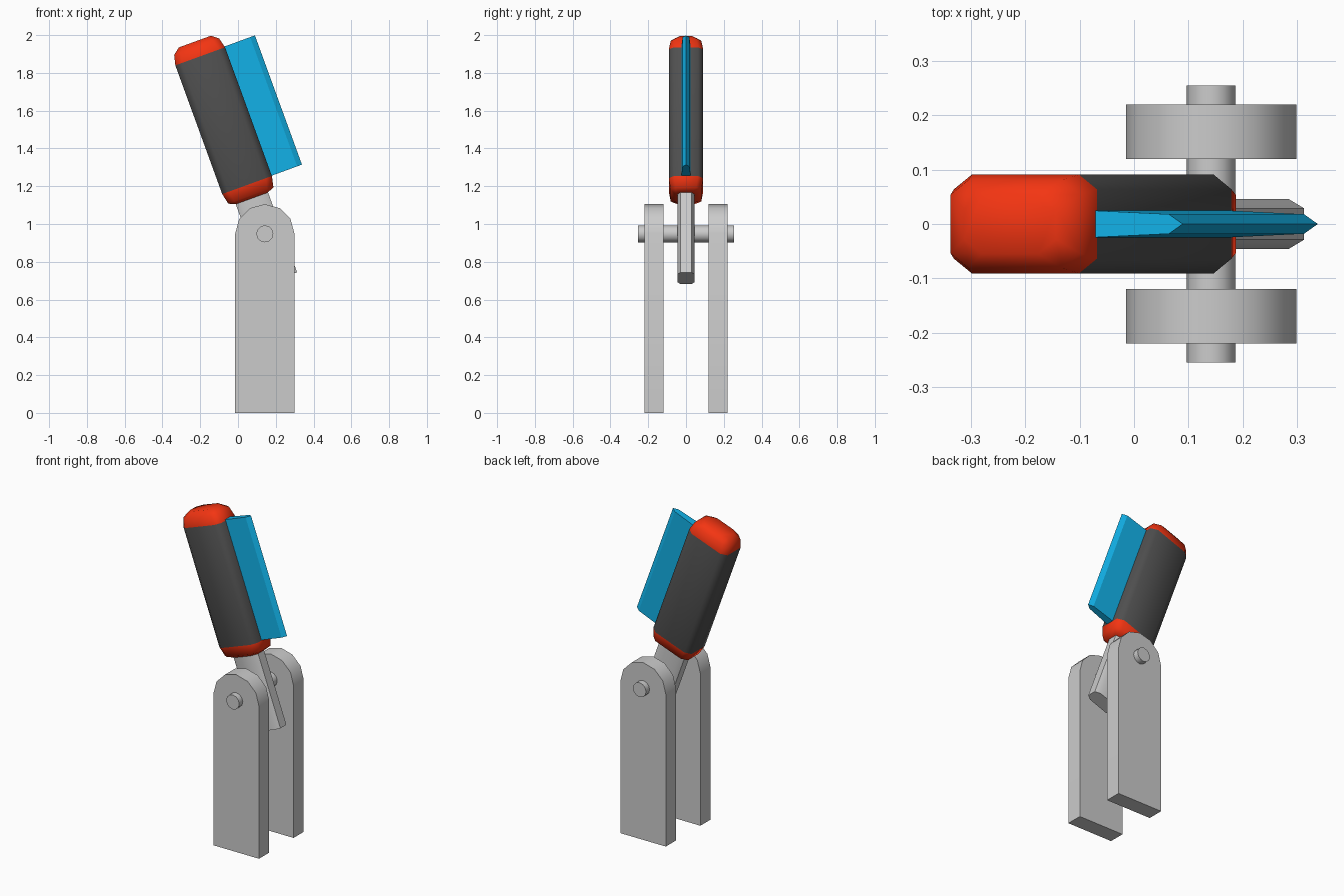
import bpy, bmesh, math
from mathutils import Matrix

if "Cube" in bpy.data.objects:
    bpy.data.objects.remove(bpy.data.objects["Cube"])

PX, PZ = 0.142, 0.948            # hinge position
TILT = Matrix.Translation((PX, 0, PZ)) @ Matrix.Rotation(math.radians(-20), 4, 'Y')


def material(name, rgb):
    m = bpy.data.materials.new(name)
    m.diffuse_color = (*rgb, 1)
    m.use_nodes = True
    m.node_tree.nodes["Principled BSDF"].inputs["Base Color"].default_value = m.diffuse_color
    return m


def loft(name, rings, matrix, mats=(), bands=None, angle=None):
    """Skin equal-length rings of points and cap both ends."""
    bm = bmesh.new()
    rows = [[bm.verts.new(p) for p in r] for r in rings]
    n = len(rows[0])
    bm.faces.new(rows[0])
    bm.faces.new(rows[-1])
    bm.faces.ensure_lookup_table()
    if bands:
        bm.faces[0].material_index = bands[0]
        bm.faces[1].material_index = bands[-1]
    for k, (a, b) in enumerate(zip(rows, rows[1:])):
        for i in range(n):
            f = bm.faces.new((a[i], a[(i + 1) % n], b[(i + 1) % n], b[i]))
            f.material_index = bands[k] if bands else 0
    bmesh.ops.recalc_face_normals(bm, faces=bm.faces)
    me = bpy.data.meshes.new(name)
    bm.to_mesh(me)
    bm.free()
    ob = bpy.data.objects.new(name, me)
    bpy.context.collection.objects.link(ob)
    ob.matrix_world = matrix
    for m in mats:
        me.materials.append(m)
    if angle:
        bpy.ops.object.select_all(action='DESELECT')
        ob.select_set(True)
        bpy.context.view_layer.objects.active = ob
        bpy.ops.object.shade_smooth_by_angle(angle=math.radians(angle))
    return ob


def octagon(x, y, cx, cy, z):
    """Rectangle of half sizes x, y with chamfered corners."""
    return [(x, -y + cy, z), (x, y - cy, z), (x - cx, y, z), (-x + cx, y, z),
            (-x, y - cy, z), (-x, -y + cy, z), (-x + cx, -y, z), (x - cx, -y, z)]


red = material("red", (0.9, 0.035, 0.006))
dark = material("dark", (0.08, 0.08, 0.08))
blue = material("blue", (0.006, 0.44, 0.8))

# Two upright posts with rounded tops
R = 0.157
profile = [(-R, -PZ), (R, -PZ)] + [
    (R * math.cos(math.pi * i / 6), R * math.sin(math.pi * i / 6)) for i in range(7)]
for side, y0 in (("front", -0.22), ("back", 0.12)):
    loft(side + "_post", [[(x, y, z) for x, z in profile] for y in (y0, y0 + 0.1)],
         Matrix.Translation((PX, 0, PZ)), angle=35)

# Hinge pin
circle = [(0.045 * math.cos(math.tau * i / 12), 0.045 * math.sin(math.tau * i / 12))
          for i in range(12)]
loft("hinge_pin", [[(x, y, z) for x, z in circle] for y in (-0.255, 0.255)],
     Matrix.Translation((PX, 0, PZ)), angle=35)

# Swinging arm
loft("arm", [octagon(0.091, 0.046, 0.03, 0.017, z) for z in (-0.25, 0.24)],
     TILT, angle=50)

# Weight body with rounded red end caps
rings = [(0.2, 0.05, 0.036), (0.216, 0.013, 0.01), (0.275, 0, 0),
         (1.0, 0, 0), (1.054, 0.013, 0.01), (1.083, 0.05, 0.036)]
loft("body", [octagon(0.14 - dx, 0.091 - dy, 0.035, 0.027, z) for z, dx, dy in rings],
     TILT, (red, dark), (0, 0, 1, 0, 0), angle=60)

# Blade along the side of the body
blade = [(0.13, -0.025), (0.283, -0.018), (0.31, 0), (0.283, 0.018), (0.13, 0.025)]
loft("blade", [[(x, y, z) for x, y in blade] for z in (0.277, 1.005)],
     TILT, (blue,), angle=30)
